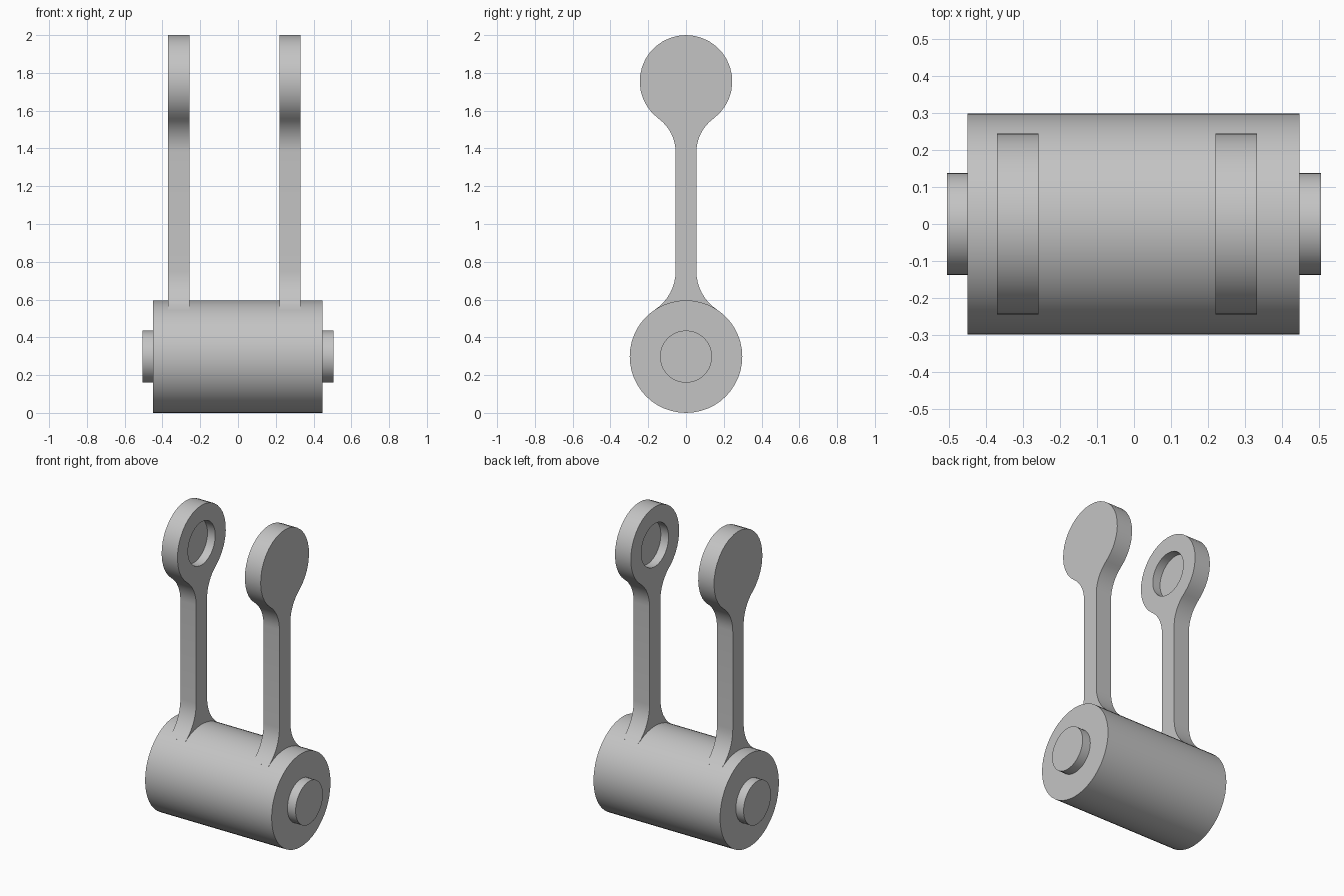
import bpy
import bmesh
from math import pi, sin, cos, atan2, hypot
from mathutils import Matrix

cube = bpy.data.objects.get("Cube")
if cube:
    bpy.data.objects.remove(cube, do_unlink=True)

# Single grey finish
grey = bpy.data.materials.new("plain grey")
grey.use_nodes = True
colour = (0.55, 0.55, 0.55, 1)
grey.diffuse_color = colour
grey.node_tree.nodes["Principled BSDF"].inputs["Base Color"].default_value = colour

BARREL_Z, BARREL_R = 0.298, 0.298
HEAD_Z, HEAD_R = 1.755, 0.245
PIN_R, STEM = 0.138, 0.055
THICK, RECESS = 0.112, 0.055


def make_object(name, bm):
    bmesh.ops.recalc_face_normals(bm, faces=bm.faces[:])
    mesh = bpy.data.meshes.new(name)
    bm.to_mesh(mesh)
    bm.free()
    mesh.materials.append(grey)
    obj = bpy.data.objects.new(name, mesh)
    bpy.context.collection.objects.link(obj)
    return obj


def smooth(obj):
    bpy.ops.object.select_all(action='DESELECT')
    obj.select_set(True)
    bpy.context.view_layer.objects.active = obj
    bpy.ops.object.shade_smooth_by_angle()


def x_cylinder(name, x0, x1, z, radius, sides=40):
    bm = bmesh.new()
    place = Matrix.Translation(((x0 + x1) / 2, 0, z)) @ Matrix.Rotation(pi / 2, 4, 'Y')
    bmesh.ops.create_cone(bm, cap_ends=True, segments=sides, radius1=radius,
                          radius2=radius, depth=x1 - x0, matrix=place)
    return make_object(name, bm)


def fillet(circle_z, radius, start_z, steps=8):
    """Arc from the stem edge to tangency with a round end, on the +y side."""
    d = start_z - circle_z
    r = (STEM**2 + d**2 - radius**2) / (2 * (radius - STEM))
    cy = STEM + r
    a0, a1 = pi, atan2(-d, -cy) % (2 * pi)
    return [(cy + r * cos(a0 + (a1 - a0) * i / steps),
             start_z + r * sin(a0 + (a1 - a0) * i / steps)) for i in range(steps + 1)]


def arm_profile():
    lower = fillet(BARREL_Z, BARREL_R, 0.75)[::-1]
    upper = fillet(HEAD_Z, HEAD_R, 1.38)
    y, z = upper[-1]
    a = atan2(z - HEAD_Z, y)
    steps = 14
    head = [(HEAD_R * cos(a + (pi / 2 - a) * i / steps),
             HEAD_Z + HEAD_R * sin(a + (pi / 2 - a) * i / steps))
            for i in range(1, steps + 1)]
    half = lower + upper + head
    mirrored = [(-y, z) for y, z in half[-2::-1]]
    # The last point closes the outline inside the barrel
    return half + mirrored + [(0, BARREL_Z + 0.1)]


def make_arm(name, x0, inner):
    """Flat arm with a blind round recess on the face turned inward."""
    bm = bmesh.new()
    face = bm.faces.new([bm.verts.new((x0, y, z)) for y, z in arm_profile()])
    result = bmesh.ops.extrude_face_region(bm, geom=[face])
    moved = [v for v in result["geom"] if isinstance(v, bmesh.types.BMVert)]
    bmesh.ops.translate(bm, verts=moved, vec=(THICK, 0, 0))
    arm = make_object(name, bm)

    inner_x = x0 + THICK if inner > 0 else x0
    ends = sorted((inner_x - inner * RECESS, inner_x + inner * RECESS))
    cutter = x_cylinder("recess_cutter", ends[0], ends[1], HEAD_Z, PIN_R)
    cutter.hide_render = True
    cut = arm.modifiers.new("recess", 'BOOLEAN')
    cut.operation = 'DIFFERENCE'
    cut.solver = 'EXACT'
    cut.object = cutter
    bpy.ops.object.select_all(action='DESELECT')
    arm.select_set(True)
    bpy.context.view_layer.objects.active = arm
    bpy.ops.object.modifier_apply(modifier=cut.name)
    bpy.data.objects.remove(cutter, do_unlink=True)
    smooth(arm)


# Barrel with a pin showing at both ends
smooth(x_cylinder("barrel", -0.45, 0.447, BARREL_Z, BARREL_R, 48))
smooth(x_cylinder("pin", -0.505, 0.505, BARREL_Z, PIN_R))

# Two upright arms, recesses facing each other
make_arm("right_arm", -0.37, 1)
make_arm("left_arm", 0.22, -1)
